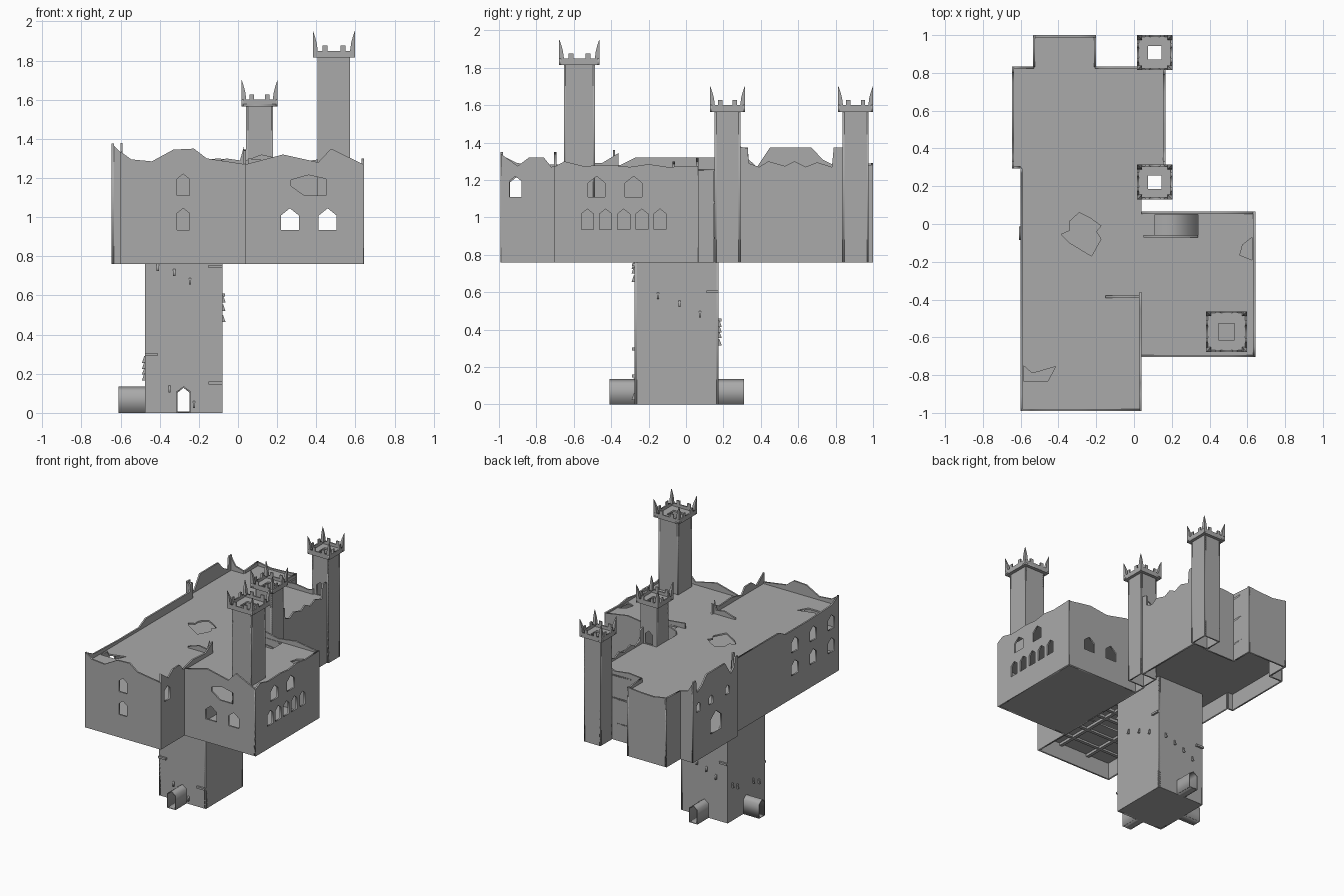
import bpy, bmesh
from mathutils import Matrix

if "Cube" in bpy.data.objects:
    bpy.data.objects.remove(bpy.data.objects["Cube"])

stone = bpy.data.materials.new("grey stone")
stone.diffuse_color = (0.4, 0.4, 0.4, 1)
stone.use_nodes = True
stone.node_tree.nodes["Principled BSDF"].inputs["Base Color"].default_value = stone.diffuse_color


def finish(name, bm):
    bmesh.ops.remove_doubles(bm, verts=bm.verts, dist=1e-5)
    bmesh.ops.recalc_face_normals(bm, faces=bm.faces)
    me = bpy.data.meshes.new(name)
    bm.to_mesh(me)
    bm.free()
    me.materials.append(stone)
    bpy.context.collection.objects.link(bpy.data.objects.new(name, me))


def panel(name, axis, c, outline, holes=(), t=0.012):
    """Flat slab with holes: runs along x (at y=c), along y (at x=c), or level (at z=c)."""
    rows = {'x': ((1, 0, 0, 0), (0, 0, -1, c), (0, 1, 0, 0)),
            'y': ((0, 0, 1, c), (1, 0, 0, 0), (0, 1, 0, 0)),
            'z': ((1, 0, 0, 0), (0, 1, 0, 0), (0, 0, 1, c))}[axis]
    cu = bpy.data.curves.new(name, 'CURVE')
    cu.dimensions, cu.fill_mode, cu.extrude = '2D', 'BOTH', t / 2
    for loop in [outline, *holes]:
        sp = cu.splines.new('POLY')
        sp.points.add(len(loop) - 1)
        for p, (u, v) in zip(sp.points, loop):
            p.co = (u, v, 0, 1)
        sp.use_cyclic_u = True
    ob = bpy.data.objects.new(name, cu)
    bpy.context.collection.objects.link(ob)
    bpy.context.view_layer.update()
    dg = bpy.context.evaluated_depsgraph_get()
    me = bpy.data.meshes.new_from_object(ob.evaluated_get(dg))
    bm = bmesh.new()
    bm.from_mesh(me)
    bm.transform(Matrix((*rows, (0, 0, 0, 1))))
    bpy.data.objects.remove(ob)
    bpy.data.curves.remove(cu)
    bpy.data.meshes.remove(me)
    finish(name, bm)


def box(name, x0, x1, y0, y1, z0, z1):
    bm = bmesh.new()
    bmesh.ops.create_cube(bm, size=1)
    bm.transform(Matrix.Translation(((x0 + x1) / 2, (y0 + y1) / 2, (z0 + z1) / 2))
                 @ Matrix.Diagonal((x1 - x0, y1 - y0, z1 - z0, 1)))
    finish(name, bm)


def rect(a, b, c, d):
    return [(a, c), (b, c), (b, d), (a, d)]


def win(c, w=0.065, z0=1.11, z1=1.22):
    s = z1 - w * 0.4
    return [(c - w / 2, z0), (c + w / 2, z0), (c + w / 2, s), (c, z1), (c - w / 2, s)]


def wall(name, axis, c, tops, holes=(), z0=0.76):
    panel(name, axis, c, [(tops[0][0], z0), (tops[-1][0], z0)] + tops[::-1], holes)


# keep walls with broken tops and pointed windows
LOW = dict(z0=0.935, z1=1.045)
wall("hall_front_wall", 'x', -.985,
     [(-.6, 1.335), (-.545, 1.295), (-.44, 1.285), (-.33, 1.345), (-.225, 1.35), (-.16, 1.3), (.04, 1.27)],
     [win(-.28), win(-.28, **LOW)])
wall("hall_west_wall", 'y', -.595,
     [(-.99, 1.335), (-.9, 1.29), (-.6, 1.28), (-.35, 1.28), (-.27, 1.32), (.26, 1.32), (.27, 1.38), (.295, 1.38)],
     [win(y, .08, **k) for y in (-.46, -.68, -.9) for k in ({}, LOW)])
wall("hall_east_wall", 'y', .035,
     [(-.99, 1.34), (-.9, 1.275), (-.84, 1.32), (-.76, 1.32), (-.72, 1.27), (-.6, 1.3), (-.45, 1.29), (-.36, 1.345)],
     [win(-.912)])
wall("hall_inner_wall", 'y', .035, [(-.36, 1.25), (.15, 1.25)])
wall("wing_front_wall", 'x', -.699,
     [(.04, 1.27), (.23, 1.32), (.41, 1.28), (.475, 1.35), (.64, 1.27)],
     [win(.265, .092, **LOW), win(.458, .092, **LOW),
      [(.27, 1.19), (.36, 1.215), (.45, 1.195), (.45, 1.11), (.34, 1.11), (.27, 1.16)]])
wall("wing_east_wall", 'y', .637,
     [(-.705, 1.27), (-.65, 1.3), (-.55, 1.275), (-.4, 1.28), (-.3, 1.27), (-.2, 1.285), (-.1, 1.27), (.065, 1.275)],
     [win(-.527 + .097 * i, **LOW) for i in range(5)] + [win(y, .09) for y in (-.478, -.28)])
wall("wing_back_wall", 'x', .06,
     [(.04, 1.29), (.12, 1.32), (.3, 1.28), (.45, 1.3), (.64, 1.27)],
     [win(.265, .092, **LOW), win(.458, .092, **LOW)])
wall("annex_west_wall", 'y', -.64,
     [(.295, 1.375), (.33, 1.375), (.335, 1.31), (.38, 1.27), (.45, 1.375), (.67, 1.375), (.73, 1.31), (.79, 1.28),
      (.8, 1.375), (.835, 1.375)],
     [win(.56, .13, .9, 1.06), win(.77, .05, 1.13, 1.2), win(.62, .05, 1.13, 1.2), win(.42, .05, 1.13, 1.2)])
wall("annex_south_wall", 'x', .301, [(-.645, 1.375), (-.6, 1.33)])
wall("annex_north_wall", 'x', .829, [(-.645, 1.375), (-.6, 1.3), (-.53, 1.28)])
wall("bay_west_wall", 'y', -.53, [(.83, 1.28), (1, 1.29)])
wall("bay_east_wall", 'y', -.206, [(.83, 1.29), (1, 1.28)])
wall("bay_north_wall", 'x', .994, [(-.535, 1.29), (-.42, 1.27), (-.3, 1.275), (-.2, 1.285)])
wall("hall_north_wall", 'x', .829, [(-.206, 1.29), (-.1, 1.3), (.02, 1.285), (.06, 1.3)])
wall("hall_northeast_wall", 'y', .16,
     [(.28, 1.38), (.33, 1.37), (.335, 1.29), (.39, 1.27), (.44, 1.3), (.53, 1.275), (.58, 1.3), (.64, 1.27),
      (.7, 1.295), (.78, 1.27), (.79, 1.375), (.84, 1.375)])
# wall stubs standing on the roof
wall("roof_stub_west", 'x', -.385, [(-.15, 1.27), (-.06, 1.3), (.01, 1.29), (.03, 1.36)], z0=1.25)
wall("roof_stub_north", 'x', -.065, [(.05, 1.3), (.2, 1.285), (.34, 1.27)], z0=1.25)

# roof and floors
north = [(.04, .3), (.165, .3), (.165, .835), (-.2, .835), (-.2, .995), (-.535, .995), (-.535, .83),
         (-.64, .83), (-.64, .3), (-.595, .3)]
hall = [(-.595, -.985), (.035, -.985)] + north
whole = [(-.595, -.985), (.035, -.985), (.035, -.7), (.635, -.7), (.635, .06), (.04, .06)] + north
panel("roof", 'z', 1.254, whole, [
    [(-.29, .06), (-.23, .03), (-.175, -.01), (-.2, -.04), (-.175, -.08), (-.225, -.17), (-.34, -.1),
     (-.385, -.055), (-.34, -.035), (-.34, .015)],
    [(-.585, -.75), (-.54, -.79), (-.5, -.78), (-.415, -.755), (-.455, -.83), (-.585, -.83)],
    [(.625, -.07), (.575, -.11), (.56, -.165), (.625, -.19)],
    rect(.11, .34, -.058, .05)])
panel("middle_floor", 'z', 1.08, whole)
panel("wing_floor", 'z', .767, rect(.035, .635, -.7, .06), t=.014)
panel("hall_floor", 'z', .89, hall, [rect(-.45, -.02, -.6, -.33)])
panel("hatch_ramp", 'x', -.004, [(.11, 1.25), (.34, 1.09), (.34, 1.075), (.11, 1.235)], t=.11)

# beams under the hall floor
for i, y in enumerate((-.85, -.7, -.5, -.4)):
    box(f"cross_beam_{i}", -.595, .035, y - .012, y + .012, .87, .89)
for i, x in enumerate((-.4, -.16)):
    box(f"long_beam_{i}", x - .012, x + .012, -.985, -.275, .865, .885)


# turrets: hollow shaft, collar with battlements and corner horns
def turret(name, cx, cy, h, H, z0, zc, hatch, door=None):
    for side, ax, c, u in (("front", 'x', cy - h, cx), ("back", 'x', cy + h, cx),
                           ("west", 'y', cx - h, cy), ("east", 'y', cx + h, cy)):
        s = .005 if side in ("front", "west") else -.005
        holes = [win(u, .06, 1.262, 1.36)] if side == door else []
        panel(f"{name}_{side}", ax, c + s, rect(u - h, u + h, z0, zc), holes, t=.01)
        top, mer = zc + .035, zc + .062
        prof = [(-1, top), (-.55, top), (-.55, mer), (-.3, mer), (-.3, top),
                (.3, top), (.3, mer), (.55, mer), (.55, top), (1, top)]
        c2 = c + (H - h) * (-1 if s > 0 else 1) + s
        panel(f"{name}_battlement_{side}", ax, c2,
              [(u - H, zc), (u + H, zc)] + [(u + k * H, z) for k, z in prof[::-1]], t=.01)
    panel(f"{name}_platform", 'z', zc + .006, rect(cx - H, cx + H, cy - H, cy + H),
          [rect(cx - hatch, cx + hatch, cy - hatch, cy + hatch)])
    for sx in (-1, 1):
        for sy in (-1, 1):
            X, Y = cx + sx * H, cy + sy * H
            bm = bmesh.new()
            rings = []
            for w, z in ((.026, zc + .03), (.02, zc + .075), (.012, zc + .105), (.002, zc + .135)):
                a, b = X - sx * w, Y - sy * w
                rings.append([bm.verts.new((p, q, z)) for p, q in ((X, Y), (a, Y), (a, b), (X, b))])
            for lo, hi in zip(rings, rings[1:]):
                for i in range(4):
                    j = (i + 1) % 4
                    bm.faces.new((lo[i], lo[j], hi[j], hi[i]))
            bm.faces.new(rings[0])
            bm.faces.new(rings[-1])
            finish(f"{name}_horn", bm)


turret("tall_turret", .49, -.57, .083, .108, 1.08, 1.815, .043)
turret("middle_turret", .11, .222, .07, .093, .76, 1.565, .036, "back")
turret("north_turret", .11, .907, .07, .093, .76, 1.565, .036, "front")

# lower tower with three gabled porches
X0, X1, Y0, Y1 = -.475, -.08, -.275, .175
PX, PY = -.278, -.05
wall("shaft_front", 'x', Y0 + .006, [(X0, .89), (X1, .89)], [win(PX, .06, .006, .128)], 0)
wall("shaft_back", 'x', Y1 - .006, [(X0, .89), (X1, .89)], [win(PX, .06, .006, .128)], 0)
wall("shaft_west", 'y', X0 + .006, [(Y0, .89), (Y1, .89)], [win(PY, .06, .006, .128)], 0)
wall("shaft_east", 'y', X1 - .006, [(Y0, .89), (Y1, .89)], z0=0)
box("shaft_floor", X0, X1, Y0, Y1, 0, .005)
for name, ax, c, u in (("front", 'x', Y0 - .0675, PX), ("back", 'x', Y1 + .0675, PX), ("west", 'y', X0 - .0675, PY)):
    half = [(.036, 0), (.036, .11), (0, .136), (-.036, .11), (-.036, 0),
            (-.03, 0), (-.03, .107), (0, .128), (.03, .107), (.03, 0)]
    panel(f"porch_{name}", ax, c, [(u + a, z) for a, z in half], t=.135)
    panel(f"porch_floor_{name}", ax, c, rect(u - .032, u + .032, 0, .005), t=.135)

# remains of the spiral stair: brackets and corner landings
runs = [('y', Y0, -1, [(-.41, .76), (-.325, .735), (-.245, .69), (-.35, .14), (-.225, .06)]),
        ('x', X1, 1, [(-.15, .6), (-.035, .555), (.075, .5)]),
        ('y', Y1, 1, [(-.14, .45), (-.22, .42), (-.3, .39), (-.38, .35)]),
        ('x', X0, -1, [(.12, .29), (.06, .26), (-.13, .23), (-.2, .2)])]
for ax, s, d, spots in runs:
    for c, z in spots:
        panel("stair_bracket", ax, c, [(s - d * .003, z), (s + d * .004, z), (s + d * .016, z - .035),
                                       (s - d * .003, z - .035)])
for x0, x1, y0, y1, z in ((-.15, X1, Y0 - .014, Y0, .74), (X1, X1 + .014, .11, Y1, .595),
                          (X0, -.41, Y1, Y1 + .014, .445), (X0, -.41, Y0 - .014, Y0, .29),
                          (-.15, X1, Y0 - .014, Y0, .145)):
    box("stair_landing", x0, x1, y0, y1, z, z + .015)
